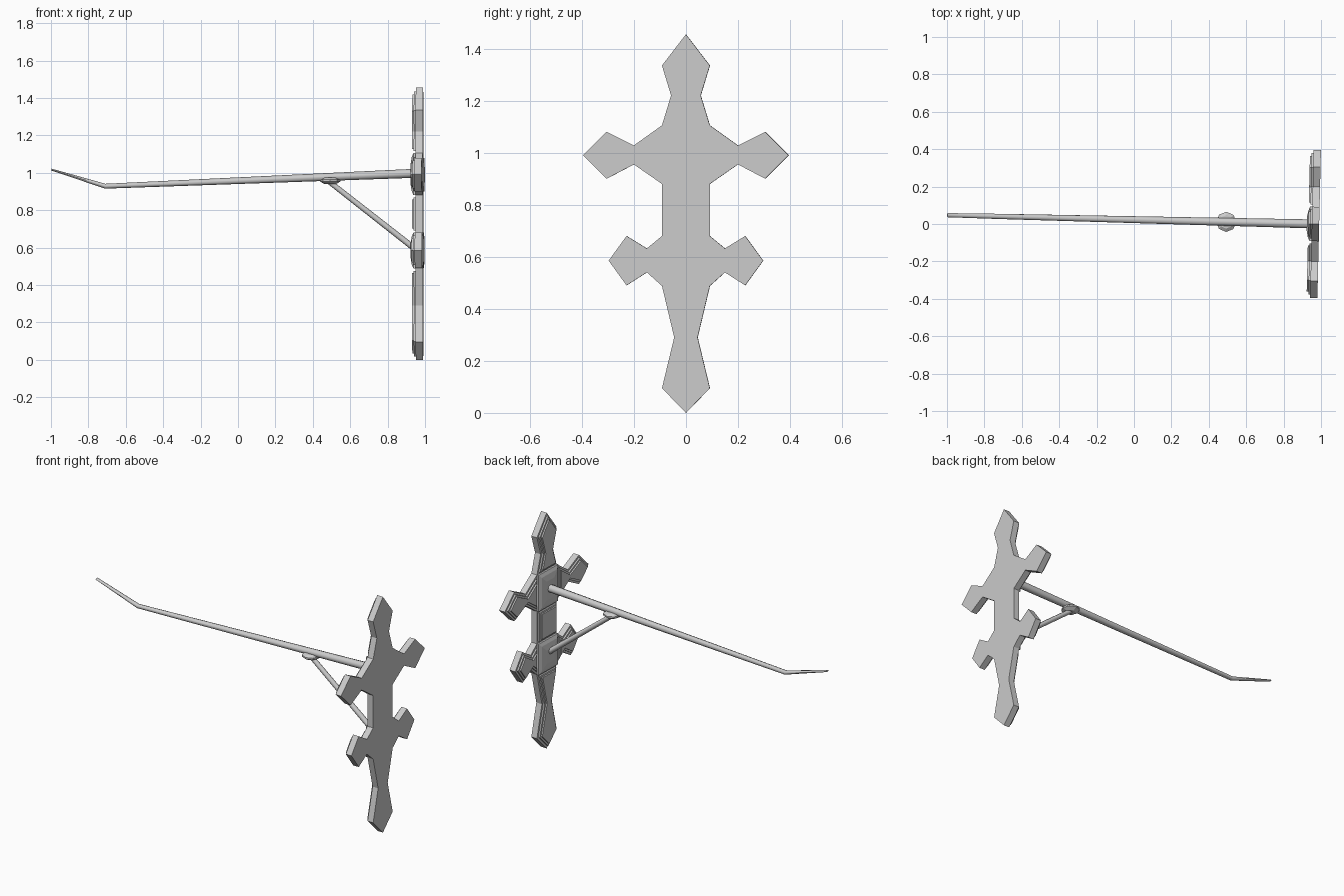
import bpy, bmesh, math
from mathutils import Vector, Matrix

if "Cube" in bpy.data.objects:
    bpy.data.objects.remove(bpy.data.objects["Cube"])

# whole model is turned slightly about the wall plate
PIVOT = Vector((0.97, 0, 0))
TURN = Matrix.Translation(PIVOT) @ Matrix.Rotation(-0.024, 4, 'Z') @ Matrix.Translation(-PIVOT)
BACK, FACE = 0.99, 0.951


def loft(name, rings, smooth=False):
    """Closed solid through a list of equal-length point rings."""
    bm = bmesh.new()
    rows = [[bm.verts.new(p) for p in r] for r in rings]
    n = len(rows[0])
    for a, b in zip(rows, rows[1:]):
        for i in range(n):
            j = (i + 1) % n
            bm.faces.new((a[i], a[j], b[j], b[i]))
    bm.faces.new(rows[0])
    bm.faces.new(rows[-1])
    bmesh.ops.recalc_face_normals(bm, faces=bm.faces)
    me = bpy.data.meshes.new(name)
    bm.to_mesh(me)
    bm.free()
    ob = bpy.data.objects.new(name, me)
    bpy.context.collection.objects.link(ob)
    ob.matrix_world = TURN
    if smooth:
        bpy.ops.object.select_all(action='DESELECT')
        ob.select_set(True)
        bpy.context.view_layer.objects.active = ob
        bpy.ops.object.shade_smooth_by_angle(angle=math.radians(50))
    return ob


def at(x, poly):
    return [(x, y, z) for y, z in poly]


def inset(poly, d):
    """Mitred inward offset of a 2D polygon."""
    n = len(poly)
    area = sum(poly[i - 1][0] * poly[i][1] - poly[i][0] * poly[i - 1][1] for i in range(n))
    s = 1 if area > 0 else -1
    out = []
    for i in range(n):
        p = Vector(poly[i])
        e1 = (p - Vector(poly[i - 1])).normalized()
        e2 = (Vector(poly[(i + 1) % n]) - p).normalized()
        n1, n2 = Vector((-e1.y, e1.x)) * s, Vector((-e2.y, e2.x)) * s
        q = p + (n1 + n2) * d / (1 + n1.dot(n2))
        out.append((q.x, q.y))
    return out


def mirror(half):
    return half + [(-y, z) for y, z in reversed(half) if abs(y) > 1e-6]


def tube(name, path, sides=8):
    """Path entries: point, sideways radius, vertical radius."""
    rings = []
    for k, (p, rw, rh) in enumerate(path):
        a, b = Vector(path[max(k - 1, 0)][0]), Vector(path[min(k + 1, len(path) - 1)][0])
        t = (b - a).normalized()
        side = Vector((0, 1, 0))
        up = t.cross(side)
        rings.append([Vector(p) + side * rw * math.cos(w) + up * rh * math.sin(w)
                      for w in (2 * math.pi * i / sides for i in range(sides))])
    return loft(name, rings, True)


# outline sections (right half, from top to bottom)
head = [(0, 1.455), (0.092, 1.335), (0.057, 1.22), (0.092, 1.105)]
upper_arm = [(0.092, 1.105), (0.2, 1.028), (0.305, 1.08), (0.395, 0.99),
             (0.305, 0.90), (0.2, 0.955), (0.092, 0.88)]
lower_arm = [(0.092, 0.68), (0.15, 0.632), (0.228, 0.68), (0.297, 0.585),
             (0.228, 0.49), (0.15, 0.54), (0.092, 0.488)]
tail = [(0.092, 0.488), (0.045, 0.29), (0.092, 0.095), (0, 0.0)]

# wall plate
outline = mirror(head + upper_arm[1:] + lower_arm + tail[1:])
# drop the doubled tip on the mirrored side
loft("wall_plate", [at(BACK, outline), at(FACE, outline)])

# stepped raised panels
panels = {"head": mirror(head), "tail": mirror(tail),
          "middle": mirror([upper_arm[-1], lower_arm[0]])}
for nm, arm in (("upper_arm", upper_arm), ("lower_arm", lower_arm)):
    panels[nm + "_right"] = arm
    panels[nm + "_left"] = [(-y, z) for y, z in arm]
for nm, poly in panels.items():
    a, b = inset(poly, 0.012), inset(poly, 0.023)
    loft(nm + "_panel", [at(FACE + 0.005, a), at(0.941, a), at(0.941, b), at(0.932, b)])

# domed hubs where the arms cross
for nm, top, bot in (("upper_hub", 1.105, 0.88), ("lower_hub", 0.68, 0.488)):
    quad = [(0.092, top), (-0.092, top), (-0.092, bot), (0.092, bot)]
    loft(nm, [at(FACE + 0.005, quad), at(0.94, quad), at(0.931, inset(quad, 0.02)),
              at(0.924, inset(quad, 0.055))])

# long tapered pole with upturned flattened tip
tube("pole", [((0.945, 0, 0.997), 0.024, 0.024), ((-0.71, 0, 0.928), 0.014, 0.013),
              ((-0.998, 0, 1.017), 0.011, 0.005)])

# diagonal strut
tube("strut", [((0.94, 0, 0.598), 0.016, 0.016), ((0.475, 0, 0.962), 0.014, 0.014)])

# faceted collar joining strut and pole
loft("strut_collar", [[(0.493 + r * math.cos(w), r * math.sin(w), z)
                       for w in (math.pi * i / 4 for i in range(8))]
                      for r, z in ((0.03, 0.939), (0.054, 0.953), (0.054, 0.963), (0.036, 0.974))])
